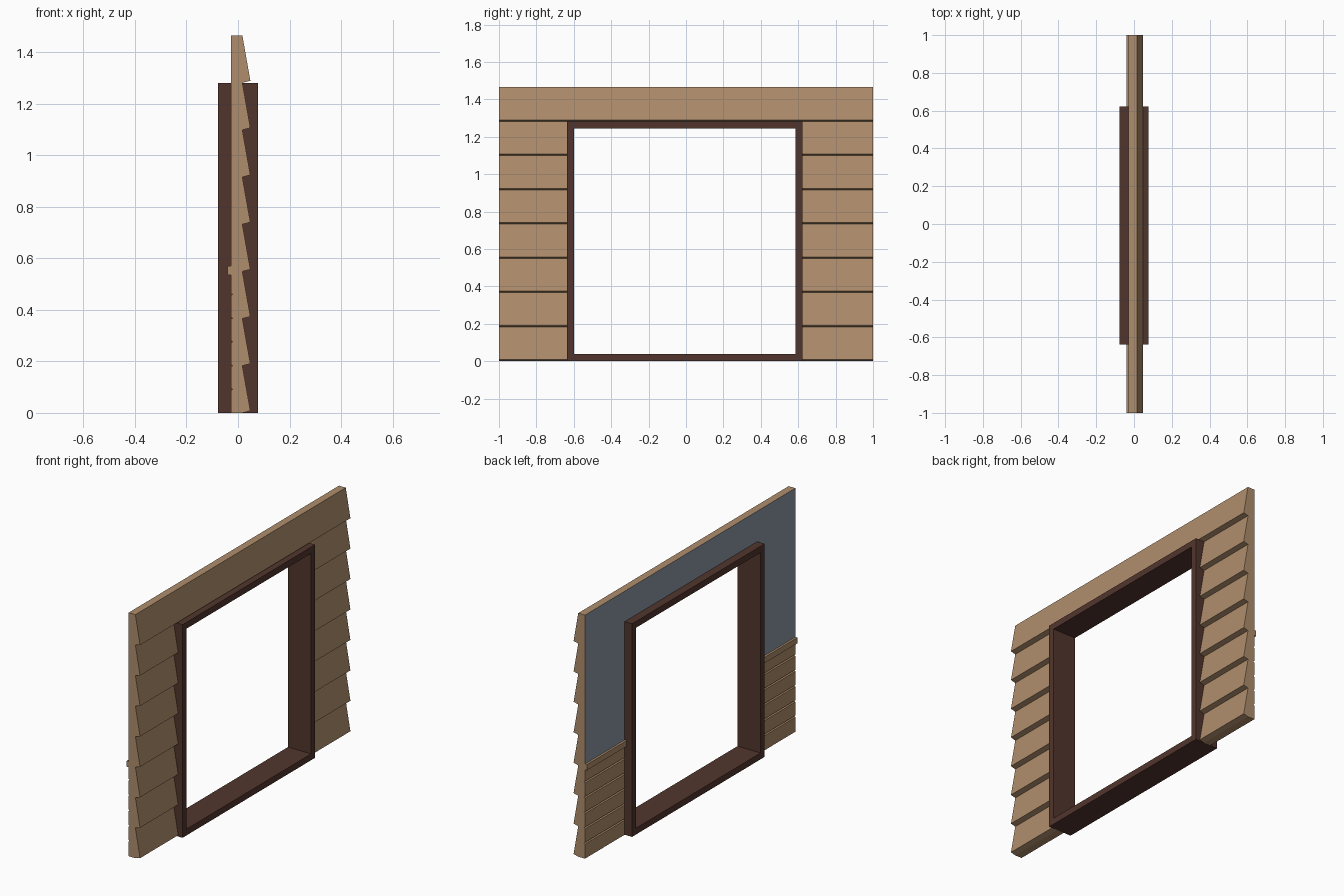
import bpy, bmesh

if "Cube" in bpy.data.objects:
    bpy.data.objects.remove(bpy.data.objects["Cube"])


def material(name, rgb):
    m = bpy.data.materials.new(name)
    m.diffuse_color = (*rgb, 1)
    m.use_nodes = True
    m.node_tree.nodes["Principled BSDF"].inputs["Base Color"].default_value = m.diffuse_color
    return m


WOOD = material("tan_wood", (0.43, 0.27, 0.15))
PAINT = material("blue_grey_paint", (0.26, 0.32, 0.38))
DARK = material("dark_wood", (0.085, 0.036, 0.027))

BOARD = 1.465 / 8                 # height of one siding board
BACK, RAIL_X = -0.028, -0.041     # inner wall face, chair rail face
Y0, Y1 = -0.637, 0.623            # outside of the window frame
RAIL_LOW, RAIL_TOP = 0.535, 0.57


def finish(name, bm, mats):
    bmesh.ops.recalc_face_normals(bm, faces=bm.faces[:])
    me = bpy.data.meshes.new(name)
    for m in mats:
        me.materials.append(m)
    bm.normal_update()
    for f in bm.faces:            # painted plaster on the inner face above the rail
        if len(mats) > 1 and f.normal.x < -0.9 and f.calc_center_median().z > RAIL_TOP:
            f.material_index = 1
    bm.to_mesh(me)
    bm.free()
    ob = bpy.data.objects.new(name, me)
    bpy.context.collection.objects.link(ob)


def extrude_y(name, profile, ya, yb):
    bm = bmesh.new()
    face = bm.faces.new([bm.verts.new((x, ya, z)) for x, z in profile])
    ext = bmesh.ops.extrude_face_region(bm, geom=[face])["geom"]
    bmesh.ops.translate(bm, vec=(0, yb - ya, 0),
                        verts=[v for v in ext if isinstance(v, bmesh.types.BMVert)])
    finish(name, bm, [WOOD, PAINT])


def siding(first, last):
    """Sawtooth outer face of the lapped boards, from bottom to top."""
    pts = []
    for k in range(first, last):
        z = k * BOARD
        pts += [(0.017, z), (0.048, z + 0.008)]
    return pts + [(0.017, last * BOARD)]


# side walls: lapped siding outside, grooved panelling and chair rail inside
inner = [(BACK, 7 * BOARD), (BACK, RAIL_TOP), (RAIL_X, RAIL_TOP),
         (RAIL_X, RAIL_LOW), (BACK, RAIL_LOW)]
for k in range(5, 0, -1):
    z = k * 0.092
    inner += [(BACK, z + 0.005), (BACK + 0.007, z), (BACK, z - 0.005)]
inner.append((BACK, 0))
extrude_y("wall_left", siding(0, 7) + inner, -1, Y0)
extrude_y("wall_right", siding(0, 7) + inner, Y1, 1)

# full width board above the opening
extrude_y("wall_top", siding(7, 8) + [(BACK, 8 * BOARD), (BACK, 7 * BOARD)], -1, 1)

# window frame: rectangular ring
bm = bmesh.new()
rings = []
for x, inset in ((-0.077, 0), (0.077, 0), (0.077, 0.038), (-0.077, 0.038)):
    a, b, lo, hi = Y0 + inset, Y1 - inset, inset, 7 * BOARD - inset
    rings.append([bm.verts.new((x, y, z)) for y, z in ((a, lo), (b, lo), (b, hi), (a, hi))])
for r in range(4):
    p, q = rings[r], rings[(r + 1) % 4]
    for i in range(4):
        j = (i + 1) % 4
        bm.faces.new((p[i], p[j], q[j], q[i]))
finish("window_frame", bm, [DARK])
